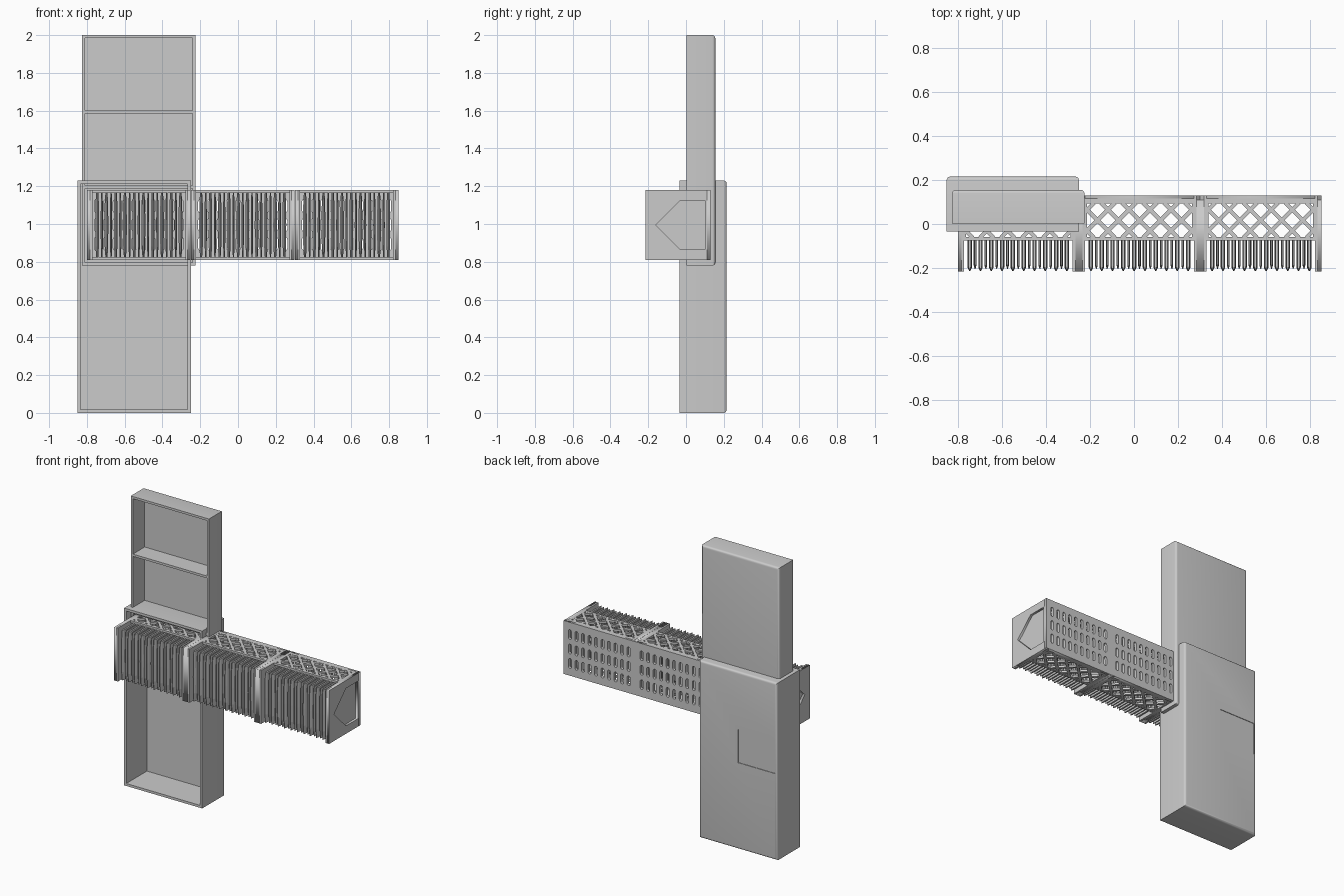
import bpy, bmesh, math
from mathutils import Matrix

if "Cube" in bpy.data.objects:
    bpy.data.objects.remove(bpy.data.objects["Cube"])

MODULES = (-0.525, 0.025, 0.575)      # centres of the three rack cassettes
HALF = 0.2745
Z0, Z1 = 0.81, 1.18


def link(name, mesh, loc=(0, 0, 0)):
    ob = bpy.data.objects.new(name, mesh)
    ob.location = loc
    bpy.context.collection.objects.link(ob)
    return ob


def add_box(bm, lo, hi):
    size = [b - a for a, b in zip(lo, hi)]
    mid = [(a + b) / 2 for a, b in zip(lo, hi)]
    return bmesh.ops.create_cube(bm, size=1, matrix=Matrix.Translation(mid) @ Matrix.Diagonal((*size, 1)))["verts"]


def to_mesh(bm, name):
    bmesh.ops.recalc_face_normals(bm, faces=bm.faces)
    me = bpy.data.meshes.new(name)
    bm.to_mesh(me)
    bm.free()
    return me


def plate(name, outlines, thick, matrix):
    """Flat plate from closed outlines; inner outlines become holes."""
    cu = bpy.data.curves.new(name, 'CURVE')
    cu.dimensions = '2D'
    cu.fill_mode = 'BOTH'
    cu.extrude = thick / 2
    for pts in outlines:
        sp = cu.splines.new('POLY')
        sp.points.add(len(pts) - 1)
        for p, (x, y) in zip(sp.points, pts):
            p.co = (x, y, 0, 1)
        sp.use_cyclic_u = True
    ob = link(name + "_outline", cu)
    bpy.context.view_layer.update()
    me = bpy.data.meshes.new_from_object(ob.evaluated_get(bpy.context.evaluated_depsgraph_get()))
    bpy.data.objects.remove(ob)
    me.transform(matrix)
    return me


def rect(x0, x1, y0, y1):
    return [(x0, y0), (x1, y0), (x1, y1), (x0, y1)]


def slot(cx, cy, w, h, n=6):
    r = w / 2
    pts = []
    for start, y in ((0, cy + h / 2 - r), (math.pi, cy - h / 2 + r)):
        for i in range(n + 1):
            a = start + math.pi * i / n
            pts.append((cx + r * math.cos(a), y + r * math.sin(a)))
    return pts


def tray(name, lo, hi, wall):
    """Front-open box with its back edges rounded."""
    bm = bmesh.new()
    add_box(bm, lo, hi)
    edges = [e for e in bm.edges if all(abs(v.co.y - hi[1]) < 1e-5 for v in e.verts)]
    bmesh.ops.bevel(bm, geom=edges, offset=0.016, segments=4, profile=0.5, affect='EDGES')
    front = min(bm.faces, key=lambda f: f.calc_center_median().y)
    bmesh.ops.inset_region(bm, faces=[front], thickness=wall)
    inner = bmesh.ops.extrude_discrete_faces(bm, faces=[front])["faces"][0]
    bmesh.ops.translate(bm, verts=inner.verts, vec=(0, hi[1] - lo[1] - wall, 0))
    ob = link(name, to_mesh(bm, name))
    bpy.context.view_layer.objects.active = ob
    ob.select_set(True)
    bpy.ops.object.shade_smooth_by_angle(angle=math.radians(35))
    ob.select_set(False)
    return ob


# Two overlapping open trays
lower = tray("lower_case", (-0.85, -0.035, 0), (-0.25, 0.215, 1.23), 0.024)
tray("upper_case", (-0.825, 0.003, 0.78), (-0.225, 0.155, 2.0), 0.022)

# Shallow recess on the back of the lower case
bm = bmesh.new()
add_box(bm, (-0.833, 0.211, 0.60), (-0.55, 0.25, 0.83))
cutter = link("recess_cutter", to_mesh(bm, "recess_cutter"))
cutter.hide_render = True
cutter.hide_set(True)
mod = lower.modifiers.new("recess", 'BOOLEAN')
mod.operation = 'DIFFERENCE'
mod.solver = 'EXACT'
mod.object = cutter

# Shelves in the upper case
for i, z in enumerate((1.592, 1.195)):
    bm = bmesh.new()
    add_box(bm, (-0.81, 0.004, z - 0.008), (-0.24, 0.14, z + 0.008))
    link(f"upper_shelf_{i + 1}", to_mesh(bm, "shelf"))

# Slotted back panel of a cassette
holes = [slot(-0.225 + 0.05 * c, 0.995 + 0.1 * r, 0.022, 0.068) for c in range(10) for r in (-1, 0, 1)]
back = plate("back_panel", [rect(-HALF, HALF, Z0, Z1)] + holes, 0.02,
             Matrix.Translation((0, 0.12, 0)) @ Matrix.Rotation(math.pi / 2, 4, 'X'))

# End wall with a pentagon recess
pent = [(-0.16, 0.995), (-0.03, 0.865), (0.10, 0.865), (0.10, 1.125), (-0.03, 1.125)]
cyc = Matrix(((0, 0, 1, 0), (1, 0, 0, 0), (0, 1, 0, 0), (0, 0, 0, 1)))
skin = plate("end_skin", [rect(-0.215, 0.13, Z0, Z1), pent], 0.016,
             Matrix.Translation((HALF - 0.008, 0, 0)) @ cyc)
bm = bmesh.new()
bm.from_mesh(skin)
add_box(bm, (HALF - 0.028, -0.215, Z0), (HALF - 0.016, 0.13, Z1))
mirrored = bmesh.ops.duplicate(bm, geom=bm.verts[:] + bm.edges[:] + bm.faces[:])["geom"]
bmesh.ops.scale(bm, vec=(-1, 1, 1), verts=[g for g in mirrored if isinstance(g, bmesh.types.BMVert)])
ends = to_mesh(bm, "end_walls")

# Lattice panels, top and bottom: frame plus crossing diagonal bars
X, Y0, Y1, T = 0.238, -0.058, 0.092, 0.016
bm = bmesh.new()
for z in (Z0, Z1 - T):
    for a, b in (((-0.25, -0.075), (0.25, Y0)), ((-0.25, Y1), (0.25, 0.115)),
                 ((-0.25, Y0), (-X, Y1)), ((X, Y0), (0.25, Y1))):
        add_box(bm, (*a, z), (*b, z + T))
    ym = (Y0 + Y1) / 2
    for s in (-1, 1):
        for k in range(-3, 4):
            c = k * 0.0952
            # diagonal x = c + s*(y - ym), clipped to the opening
            t0 = max(Y0 - ym, -X - s * c)
            t1 = min(Y1 - ym, X - s * c)
            if t1 - t0 < 0.02:
                continue
            m = (t0 + t1) / 2
            mat = (Matrix.Translation((c + s * m, ym + m, z + T / 2))
                   @ Matrix.Rotation(s * math.pi / 4 if s > 0 else 3 * math.pi / 4, 4, 'Z')
                   @ Matrix.Diagonal(((t1 - t0) * 1.414 + 0.012, 0.018, T - 0.001, 1)))
            bmesh.ops.create_cube(bm, size=1, matrix=mat)
lattice = to_mesh(bm, "lattice_panels")


# Front fins: pointed blades that swell at mid height
def blade(bm, x, w, tip):
    rings = []
    for z, k, d in ((0.822, 0.55, 0.006), (0.88, 0.9, 0.001), (0.995, 1, 0),
                    (1.11, 0.9, 0.001), (1.168, 0.55, 0.006)):
        h = w * k / 2
        prof = [(-h, -0.06), (-h, tip + 0.016 + d), (-h * 0.2, tip + d),
                (h * 0.2, tip + d), (h, tip + 0.016 + d), (h, -0.06)]
        rings.append([bm.verts.new((x + px, py, z)) for px, py in prof])
    for a, b in zip(rings, rings[1:]):
        for i in range(6):
            j = (i + 1) % 6
            bm.faces.new((a[i], a[j], b[j], b[i]))
    bm.faces.new(rings[0])
    bm.faces.new(rings[-1])


bm = bmesh.new()
for i in range(10):
    x = -0.2205 + 0.049 * i
    blade(bm, x, 0.020, -0.214)
    if i < 9:
        blade(bm, x + 0.0245, 0.012, -0.205)
fins = to_mesh(bm, "fins")

# Place the three cassettes
for n, cx in enumerate(MODULES, 1):
    for part, me in (("back_panel", back), ("end_walls", ends), ("lattice_panels", lattice), ("front_fins", fins)):
        link(f"cassette_{n}_{part}", me, (cx, 0, 0))
